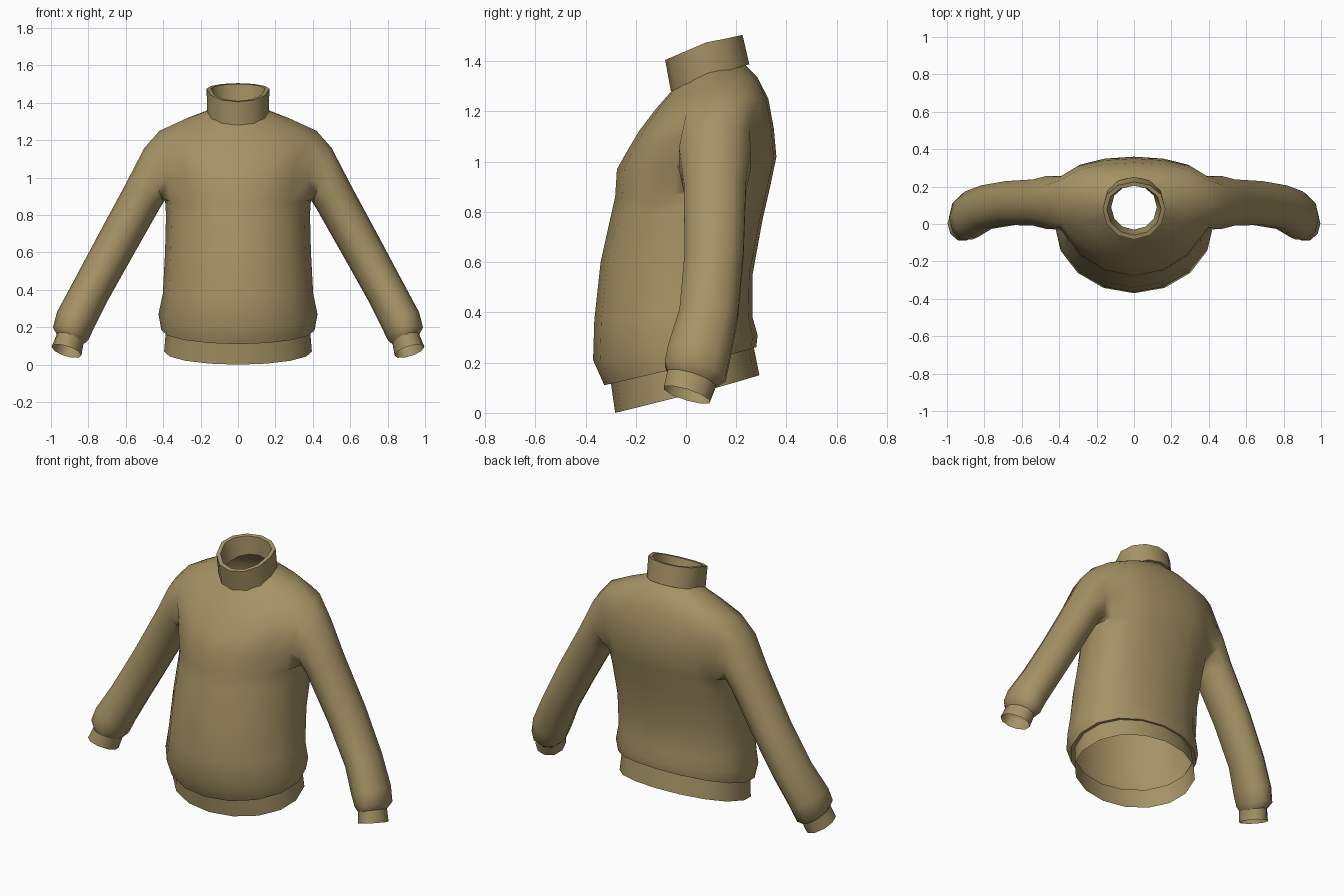
import bpy, bmesh
from math import sin, cos, pi, radians
from mathutils import Matrix

if "Cube" in bpy.data.objects:
    bpy.data.objects.remove(bpy.data.objects["Cube"])

wool = bpy.data.materials.new("wool")
wool.diffuse_color = (0.38, 0.29, 0.13, 1)
wool.use_nodes = True
wool.node_tree.nodes["Principled BSDF"].inputs["Base Color"].default_value = wool.diffuse_color


def half_ring(bm, spec, segs):
    """Right half of a loop, front centre to back centre; z leans from front to back."""
    hw, ys, yf, yb, zs, zf, zb, p = spec
    ring = []
    for i in range(segs + 1):
        a = -pi / 2 + pi * i / segs
        s = sin(a)
        x = 0 if i in (0, segs) else hw * cos(a)
        k = abs(s) ** (p if s > 0 else 1)
        y = ys + ((yb if s > 0 else yf) - ys) * k
        z = zs + ((zb if s > 0 else zf) - zs) * abs(s)
        ring.append(bm.verts.new((x, y, z)))
    return ring


def arm_ring(bm, spec, sides=10):
    """Loop across the arm, starting at the inner side and going to the back."""
    cx, cy, cz, hw, hd, angle, tilt = spec
    nx, nz = cos(radians(angle)), sin(radians(angle))
    ring = []
    for j in range(sides):
        a = 2 * pi * j / sides
        u, v = -hw * cos(a), hd * sin(a)
        ring.append(bm.verts.new((cx + nx * u, cy + v, cz + nz * u - tilt * v)))
    return ring


def skin(bm, rings, closed=False, skip=()):
    for r, (lo, hi) in enumerate(zip(rings, rings[1:])):
        n = len(lo)
        for i in range(n if closed else n - 1):
            if (r, i) not in skip:
                j = (i + 1) % n
                bm.faces.new((lo[i], lo[j], hi[j], hi[i]))


def finish(bm, name, angle=50):
    """Mirror to the left side, smooth and colour."""
    bmesh.ops.mirror(bm, geom=bm.verts[:] + bm.edges[:] + bm.faces[:],
                     matrix=Matrix(), merge_dist=0.0005, axis='X')
    bmesh.ops.recalc_face_normals(bm, faces=bm.faces[:])
    mesh = bpy.data.meshes.new(name)
    bm.to_mesh(mesh)
    bm.free()
    obj = bpy.data.objects.new(name, mesh)
    bpy.context.collection.objects.link(obj)
    mesh.materials.append(wool)
    bpy.ops.object.select_all(action='DESELECT')
    obj.select_set(True)
    bpy.context.view_layer.objects.active = obj
    bpy.ops.object.shade_smooth_by_angle(angle=radians(angle))


# Torso with armholes: half width, side y, front y, back y, side z, front z, back z, back squareness
torso = [
    (.385, 0, -.300, .270, .19, .125, .26, 1),
    (.410, 0, -.325, .280, .185, .11, .262, .9),
    (.425, 0, -.370, .285, .27, .21, .31, .9),
    (.402, 0, -.365, .265, .38, .37, .38, .8),
    (.390, .03, -.340, .265, .60, .60, .55, .7),
    (.385, .08, -.300, .305, .80, .78, .77, .6),
    (.390, .10, -.282, .335, .88, .86, .90, .6),
    (.410, .11, -.275, .360, 1.0, .97, 1.02, .55),
    (.430, .11, -.230, .350, 1.13, 1.05, 1.13, .55),
    (.420, .12, -.185, .328, 1.25, 1.125, 1.25, .6),
    (.290, .11, -.120, .285, 1.31, 1.21, 1.335, .7),
    (.150, .09, -.050, .235, 1.36, 1.29, 1.385, 1),
]
# Sleeve: centre x, y, z, half width, half depth, section angle, lean
sleeve = [
    (.450, .115, 1.012, .155, .150, 71, 0),
    (.510, .115, .900, .112, .130, 36, 0),
    (.660, .112, .628, .108, .123, 29, 0),
    (.790, .090, .390, .105, .122, 28, .08),
    (.868, .052, .240, .108, .130, 22, .15),
    (.895, .037, .165, .100, .127, 20, .25),
    (.898, .022, .135, .076, .100, 20, .3),
]
bm = bmesh.new()
rings = [half_ring(bm, s, 8) for s in torso]
skin(bm, rings, skip={(r, i) for r in (6, 7, 8) for i in (3, 4)})
A, B, C, D = rings[6:10]
hole = [A[4], A[5], B[5], C[5], D[5], D[4], D[3], C[3], B[3], A[3]]
skin(bm, [hole] + [arm_ring(bm, s) for s in sleeve], closed=True)
finish(bm, "sweater_body", 60)

# Sleeve cuffs
bm = bmesh.new()
skin(bm, [arm_ring(bm, s) for s in [
    (.898, .022, .135, .076, .100, 20, .3),
    (.917, .003, .072, .083, .095, 16, .3)]], closed=True)
finish(bm, "cuffs")

# Hem band
bm = bmesh.new()
skin(bm, [half_ring(bm, s, 8) for s in [
    (.385, 0, -.300, .270, .19, .125, .26, .9),
    (.395, 0, -.282, .292, .07, 0, .15, .9)]])
finish(bm, "hem_band")

# Folded collar: outer wall, rim, inner wall down to the neckline
bm = bmesh.new()
skin(bm, [half_ring(bm, s, 6) for s in [
    (.150, .09, -.050, .235, 1.36, 1.29, 1.385, 1),
    (.165, .09, -.060, .252, 1.345, 1.28, 1.388, .9),
    (.168, .08, -.083, .225, 1.475, 1.405, 1.505, .9),
    (.145, .08, -.060, .205, 1.475, 1.41, 1.50, .9),
    (.122, .09, -.030, .205, 1.36, 1.30, 1.39, .9),
    (.150, .09, -.050, .235, 1.36, 1.29, 1.385, 1)]])
finish(bm, "collar")
